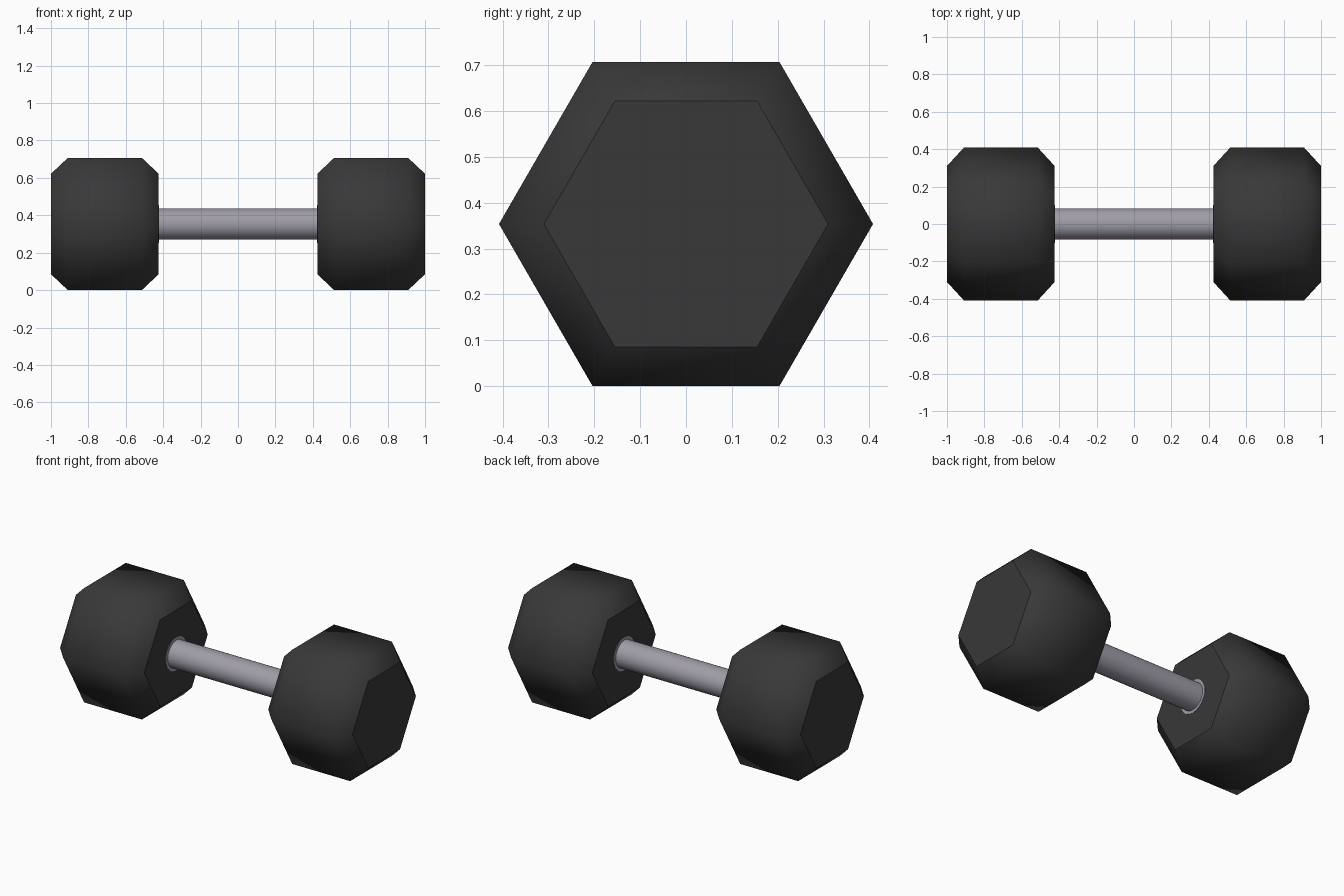
import bpy, bmesh, math

if "Cube" in bpy.data.objects:
    bpy.data.objects.remove(bpy.data.objects["Cube"])

CZ = 0.3535  # height of the bar axis


def material(name, rgb):
    m = bpy.data.materials.new(name)
    m.diffuse_color = (*rgb, 1)
    m.use_nodes = True
    m.node_tree.nodes["Principled BSDF"].inputs["Base Color"].default_value = m.diffuse_color
    return m


rubber = material("black rubber", (0.040, 0.040, 0.040))
steel = material("grey steel", (0.35, 0.335, 0.39))


def lathe_x(name, stations, sides, mat, angle):
    """Loft regular polygons of given (x, radius) along x and cap both ends."""
    bm = bmesh.new()
    rings = []
    for x, r in stations:
        rings.append([bm.verts.new((x, r * math.cos(2 * math.pi * i / sides),
                                    CZ + r * math.sin(2 * math.pi * i / sides)))
                      for i in range(sides)])
    for a, b in zip(rings, rings[1:]):
        for i in range(sides):
            j = (i + 1) % sides
            bm.faces.new((a[i], a[j], b[j], b[i]))
    bm.faces.new(rings[0])
    bm.faces.new(rings[-1])
    bmesh.ops.recalc_face_normals(bm, faces=bm.faces)
    me = bpy.data.meshes.new(name)
    bm.to_mesh(me)
    bm.free()
    me.materials.append(mat)
    ob = bpy.data.objects.new(name, me)
    bpy.context.collection.objects.link(ob)
    bpy.ops.object.select_all(action='DESELECT')
    ob.select_set(True)
    bpy.context.view_layer.objects.active = ob
    bpy.ops.object.shade_smooth_by_angle(angle=math.radians(angle))
    return ob


# Hexagonal weights and thin collar rings, one per side
for s, side in ((-1, "left"), (1, "right")):
    head = [(0.424, 0.31), (0.514, 0.408), (0.91, 0.408), (1.0, 0.31)]
    lathe_x(side + "_weight", [(s * x, r) for x, r in head], 6, rubber, 45)
    lathe_x(side + "_collar", [(s * 0.426, 0.102), (s * 0.422, 0.102)], 32, steel, 30)

# Round handle bar
lathe_x("handle", [(-0.43, 0.084), (0.43, 0.084)], 32, steel, 30)
